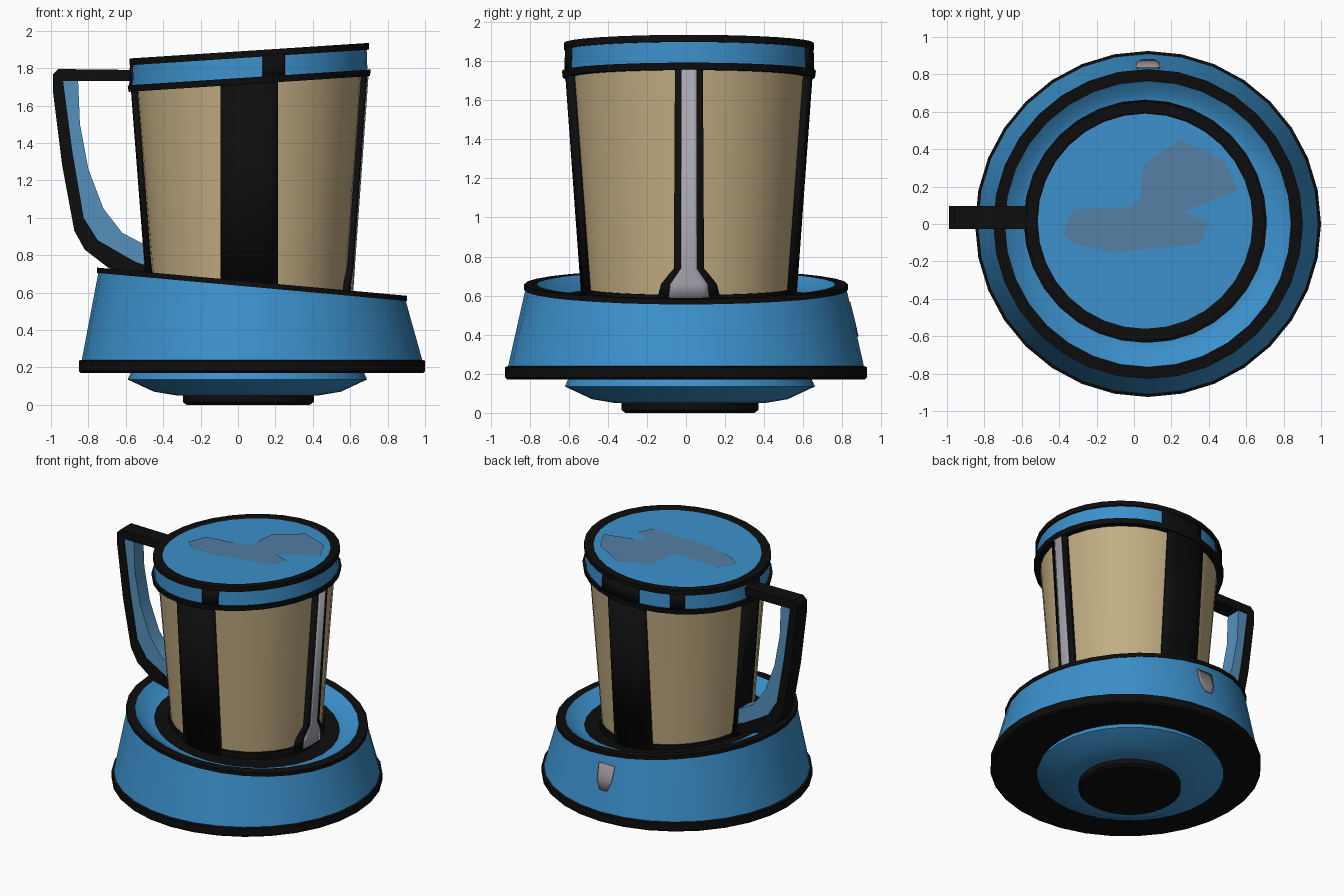
import bpy, bmesh, math

if "Cube" in bpy.data.objects:
    bpy.data.objects.remove(bpy.data.objects["Cube"])

def material(name, rgb):
    m = bpy.data.materials.new(name)
    m.diffuse_color = (*rgb, 1)
    m.use_nodes = True
    m.node_tree.nodes["Principled BSDF"].inputs["Base Color"].default_value = m.diffuse_color
    return m

BLACK = material("black", (0.004, 0.004, 0.004))
BLUE = material("blue", (0.044, 0.28, 0.60))
HANDLE_BLUE = material("handle_blue", (0.09, 0.28, 0.50))
PATCH = material("muted_blue", (0.085, 0.21, 0.37))
TAN = material("tan", (0.54, 0.42, 0.225))
GREY = material("light_grey", (0.39, 0.38, 0.43))
SCUFF = material("pinkish_grey", (0.30, 0.26, 0.27))

SEG = 32
BASE_TILT, LID_TILT = -0.091, 0.065
BASE, CUP = (0.075, 0.0), (0.06, 0.015)


def finish(bm, name, mats):
    bmesh.ops.remove_doubles(bm, verts=bm.verts, dist=1e-5)
    bmesh.ops.recalc_face_normals(bm, faces=bm.faces)
    me = bpy.data.meshes.new(name)
    bm.to_mesh(me)
    bm.free()
    for m in mats:
        me.materials.append(m)
    ob = bpy.data.objects.new(name, me)
    bpy.context.collection.objects.link(ob)
    bpy.ops.object.select_all(action='DESELECT')
    bpy.context.view_layer.objects.active = ob
    ob.select_set(True)
    bpy.ops.object.shade_smooth_by_angle(angle=math.radians(30))
    return ob


def lathe(name, center, profile, mats, picks=None):
    """profile: (radius, z, tilt) rows; picks: material index per profile step."""
    bm = bmesh.new()
    rings = []
    for r, z, tilt in profile:
        ring = []
        for i in range(SEG):
            a = 2 * math.pi * i / SEG
            dx = r * math.cos(a)
            ring.append(bm.verts.new((center[0] + dx, center[1] + r * math.sin(a), z + tilt * dx)))
        rings.append(ring)
    for k in range(len(rings) - 1):
        for i in range(SEG):
            j = (i + 1) % SEG
            f = bm.faces.new((rings[k][i], rings[k][j], rings[k + 1][j], rings[k + 1][i]))
            f.material_index = picks[k] if picks else 0
    return finish(bm, name, mats)


def band(name, center, angle, rows, mat, thick):
    """Curved plate on a round wall; rows: (radius, z, half width, tilt)."""
    bm = bmesh.new()
    n, a0 = 6, math.radians(angle)
    grid = []
    for r, z, w, tilt in rows:
        row = []
        for i in range(n + 1):
            a = a0 + math.asin(w / r) * (2 * i / n - 1)
            dx = r * math.cos(a)
            row.append((dx, r * math.sin(a), z + tilt * dx))
        grid.append([bm.verts.new((center[0] + x, center[1] + y, z)) for x, y, z in row])
    for k in range(len(grid) - 1):
        for i in range(n):
            bm.faces.new((grid[k][i], grid[k][i + 1], grid[k + 1][i + 1], grid[k + 1][i]))
    ob = finish(bm, name, [mat])
    mod = ob.modifiers.new("thickness", 'SOLIDIFY')
    mod.thickness, mod.offset = thick, 0
    return ob


def slab(name, outline, y, half, mat):
    """Side outline (x, z) extruded along y."""
    bm = bmesh.new()
    f = bm.faces.new([bm.verts.new((x, y - half, z)) for x, z in outline])
    ext = bmesh.ops.extrude_face_region(bm, geom=[f])
    for v in ext['geom']:
        if isinstance(v, bmesh.types.BMVert):
            v.co.y = y + half
    return finish(bm, name, [mat])


# Foot and shallow dish below the base
lathe("foot", (0.055, 0.02), [(0, 0, 0), (0.33, 0, 0), (0.35, 0.015, 0), (0.35, 0.06, 0), (0, 0.06, 0)], [BLACK])
lathe("lower_dish", (0.05, 0.02), [(0, 0.048, 0), (0.38, 0.05, 0), (0.50, 0.07, 0), (0.64, 0.135, 0),
                                   (0.62, 0.18, 0), (0, 0.18, 0)], [BLUE])

# Flared base with black bottom ring, tilted rim and shallow bowl
T = BASE_TILT
lathe("base", BASE,
      [(0, 0.172, 0), (0.915, 0.17, 0), (0.925, 0.18, 0), (0.925, 0.235, 0), (0.91, 0.24, 0),
       (0.822, 0.63, T), (0.828, 0.63, T), (0.828, 0.658, T), (0.765, 0.658, T),
       (0.70, 0.61, T), (0.635, 0.595, T), (0, 0.595, T)],
      [BLUE, BLACK], [1, 1, 1, 1, 0, 1, 1, 1, 0, 0, 1])
band("base_scuff", BASE, 90, [(0.880, 0.39, 0.03, 0), (0.865, 0.46, 0.06, 0), (0.837, 0.57, 0.065, 0)], SCUFF, 0.006)

# Tapered cup with a black foot line
T = LID_TILT
lathe("cup", CUP, [(0, 0.57, -0.06), (0.535, 0.57, -0.06), (0.535, 0.635, -0.06), (0.52, 0.635, -0.06),
                   (0.605, 1.73, T), (0, 1.73, T)], [TAN, BLACK], [1, 1, 1, 0, 0])

# Black uprights on four sides of the cup
for name, ang, w in (("front_strip", -90, 0.15), ("back_strip", 90, 0.15), ("handle_strip", 180, 0.085)):
    band(name, CUP, ang, [(0.535, 0.58, w, -0.06), (0.618, 1.73, w, T)], BLACK, 0.03)
band("side_strip", CUP, 0, [(0.535, 0.58, 0.16, 0), (0.540, 0.66, 0.14, 0), (0.545, 0.74, 0.075, 0),
                            (0.618, 1.73, 0.07, T)], BLACK, 0.03)
band("side_strip_inlay", CUP, 0, [(0.551, 0.58, 0.105, 0), (0.556, 0.66, 0.095, 0), (0.561, 0.74, 0.04, 0),
                                  (0.634, 1.72, 0.038, T)], GREY, 0.008)

# Lid with two black rings around a blue band
lathe("lid", CUP,
      [(0, 1.715, T), (0.645, 1.715, T), (0.65, 1.75, T), (0.632, 1.75, T), (0.628, 1.857, T),
       (0.64, 1.857, T), (0.64, 1.893, T), (0.585, 1.893, T), (0.575, 1.887, T), (0, 1.89, T)],
      [BLUE, BLACK], [1, 1, 1, 0, 1, 1, 1, 1, 0])
for name, ang, w in (("front_lid_tab", -78, 0.06), ("back_lid_tab", 86, 0.16),
                     ("rear_lid_tab", 125, 0.05), ("handle_lid_tab", 180, 0.07)):
    band(name, CUP, ang, [(0.636, 1.74, w, T), (0.632, 1.865, w, T)], BLACK, 0.012)

# Irregular muted patch on the lid
pts = [(-0.38, -0.05), (-0.32, 0.08), (-0.02, 0.09), (0.03, 0.13), (0.05, 0.32), (0.25, 0.45), (0.48, 0.34),
       (0.56, 0.18), (0.35, 0.10), (0.27, 0.06), (0.40, 0.0), (0.35, -0.11), (0.10, -0.13), (-0.10, -0.15),
       (-0.31, -0.11)]
bm = bmesh.new()
f = bm.faces.new([bm.verts.new((x, y, 1.893 + T * (x - CUP[0]))) for x, y in pts])
bmesh.ops.triangulate(bm, faces=[f])
patch = finish(bm, "lid_patch", [PATCH])
if patch.data.polygons[0].normal.z < 0:
    patch.data.flip_normals()

# Handle: black outer strap with a blue inner web
outer = [(-0.54, 1.79), (-0.96, 1.795), (-0.99, 1.765), (-0.99, 1.68), (-0.94, 1.28), (-0.875, 0.93),
         (-0.82, 0.83), (-0.69, 0.73), (-0.45, 0.66)]
inner = [(-0.45, 0.73), (-0.55, 0.765), (-0.75, 0.88), (-0.825, 1.0), (-0.885, 1.35), (-0.935, 1.73), (-0.54, 1.73)]
slab("handle_strap", outer + inner, 0.035, 0.062, BLACK)
web_inner = [(-0.855, 1.735), (-0.845, 1.50), (-0.80, 1.26), (-0.72, 1.05), (-0.62, 0.92), (-0.45, 0.83)]
slab("handle_web", inner[:6] + web_inner, 0.035, 0.056, HANDLE_BLUE)
